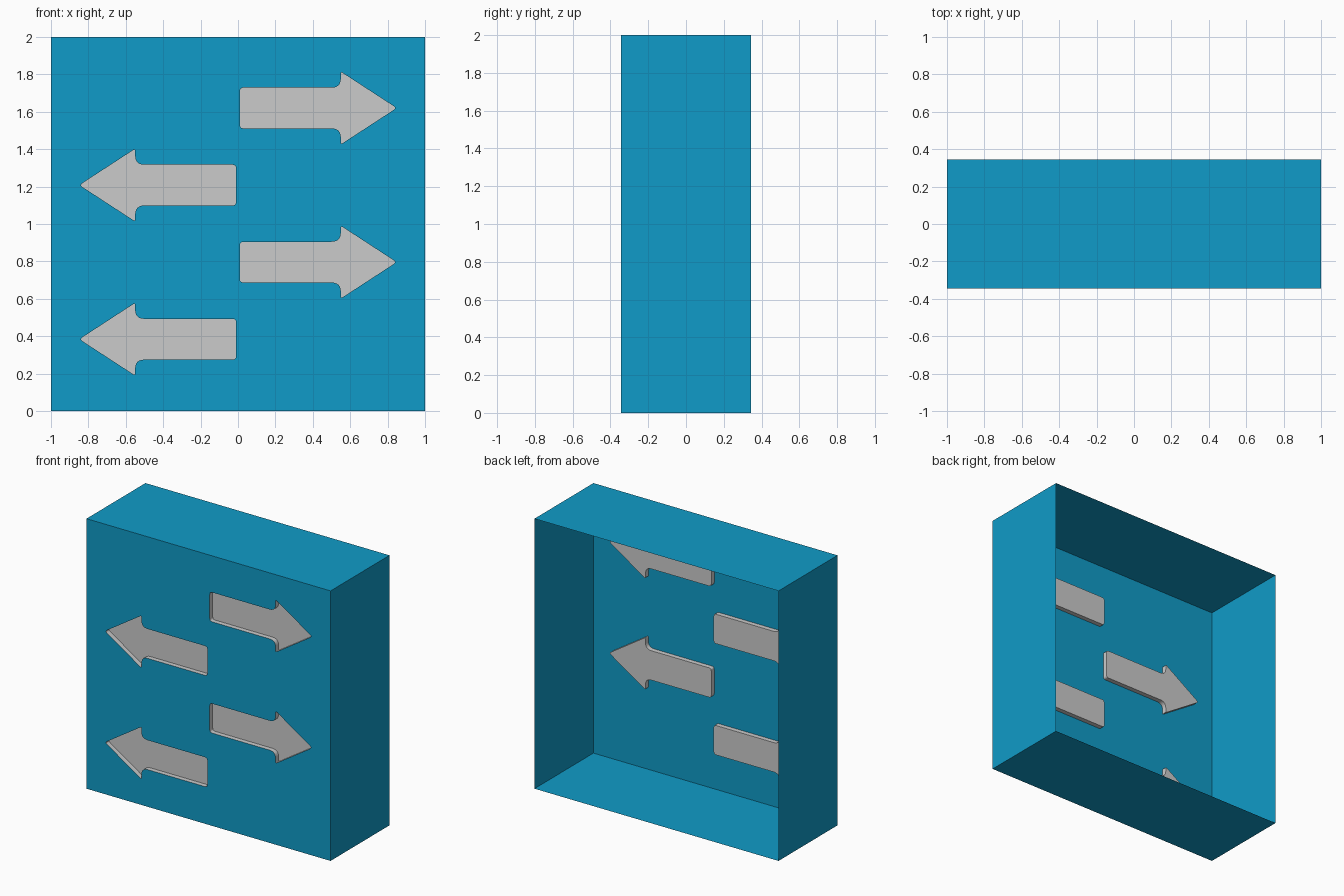
import bpy, bmesh, math
from mathutils import Vector

if "Cube" in bpy.data.objects:
    bpy.data.objects.remove(bpy.data.objects["Cube"])

HALF_Y, DEPTH = 0.345, 0.035
ARROWS = [(1.62, 1), (1.208, -1), (0.796, 1), (0.384, -1)]  # centre height, direction


def rounded(corners, steps=6):
    """Round each (x, z, cut) corner of a closed outline."""
    pts, n = [], len(corners)
    for i, (x, z, cut) in enumerate(corners):
        c = Vector((x, z))
        before = Vector(corners[i - 1][:2])
        after = Vector(corners[(i + 1) % n][:2])
        a = c + (before - c).normalized() * cut
        b = c + (after - c).normalized() * cut
        for k in range(steps + 1):
            t = k / steps
            pts.append(a * (1 - t) ** 2 + c * 2 * t * (1 - t) + b * t * t)
    return pts


upper = [(0.01, 0.109, 0.02), (0.55, 0.109, 0.05), (0.55, 0.194, 0.012)]
OUTLINE = rounded(upper + [(0.848, 0, 0.02)] + [(x, -z, r) for x, z, r in reversed(upper)])


def arrow_points(height, side):
    pts = [(p.x * side, height + p.y) for p in OUTLINE]
    return pts if side > 0 else pts[::-1]


def ring(bm, pts, y):
    return [bm.verts.new((x, y, z)) for x, z in pts]


def finish(bm, name, mat=None):
    mesh = bpy.data.meshes.new(name)
    bm.to_mesh(mesh)
    bm.free()
    obj = bpy.data.objects.new(name, mesh)
    bpy.context.collection.objects.link(obj)
    if mat:
        mesh.materials.append(mat)
    return obj


blue = bpy.data.materials.new("blue")
blue.diffuse_color = (0.005, 0.33, 0.58, 1)
blue.use_nodes = True
blue.node_tree.nodes["Principled BSDF"].inputs["Base Color"].default_value = blue.diffuse_color

# Front panel with arrow-shaped openings
bm = bmesh.new()
outer = [(-1, 0), (1, 0), (1, 2), (-1, 2)]
edges = []
for pts in [outer] + [arrow_points(*a) for a in ARROWS]:
    vs = ring(bm, pts, -HALF_Y)
    edges += [bm.edges.new((vs[i - 1], vs[i])) for i in range(len(vs))]
bmesh.ops.triangle_fill(bm, edges=edges, use_beauty=True, normal=(0, -1, 0))
bm.normal_update()
for f in bm.faces:
    if f.normal.y > 0:
        f.normal_flip()
finish(bm, "front_panel", blue)

# Thin side walls, open at the back
bm = bmesh.new()
front, back = ring(bm, outer, -HALF_Y), ring(bm, outer, HALF_Y)
for i in range(4):
    bm.faces.new((front[i - 1], back[i - 1], back[i], front[i]))
bm.normal_update()
for f in bm.faces:
    if f.normal.dot(f.calc_center_median() - Vector((0, 0, 1))) < 0:
        f.normal_flip()
finish(bm, "side_walls", blue)

# Recessed arrow trays
for n, a in enumerate(ARROWS):
    bm = bmesh.new()
    pts = arrow_points(*a)
    rim, floor = ring(bm, pts, -HALF_Y), ring(bm, pts, -HALF_Y + DEPTH)
    for i in range(len(pts)):
        bm.faces.new((rim[i - 1], floor[i - 1], floor[i], rim[i]))
    bm.faces.new(floor[::-1])
    obj = finish(bm, f"arrow_recess_{n + 1}")
    bpy.ops.object.select_all(action='DESELECT')
    obj.select_set(True)
    bpy.context.view_layer.objects.active = obj
    bpy.ops.object.shade_smooth_by_angle(angle=math.radians(30))
